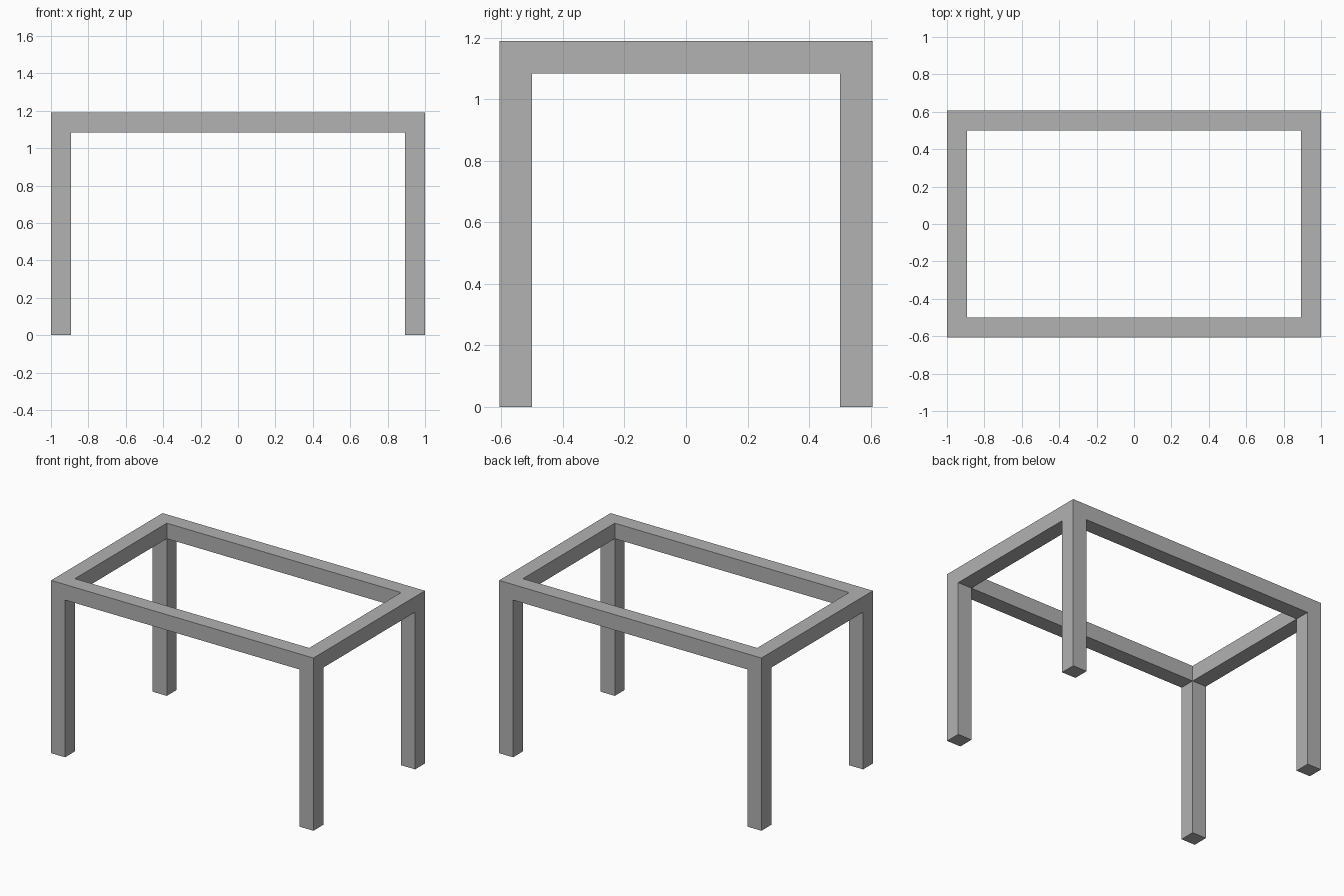
import bpy
import bmesh

cube = bpy.data.objects.get("Cube")
if cube:
    bpy.data.objects.remove(cube, do_unlink=True)

HALF_X, HALF_Y, HEIGHT, BAR = 1.0, 0.607, 1.19, 0.107

grey = bpy.data.materials.new("mid grey")
grey.use_nodes = True
grey.diffuse_color = (0.445, 0.445, 0.445, 1)
grey.node_tree.nodes["Principled BSDF"].inputs["Base Color"].default_value = grey.diffuse_color


def extrude_down(bm, faces, depth):
    """Extrude faces downward and return the new lower faces."""
    result = bmesh.ops.extrude_face_region(bm, geom=faces)["geom"]
    for v in result:
        if isinstance(v, bmesh.types.BMVert):
            v.co.z -= depth
    return [f for f in result if isinstance(f, bmesh.types.BMFace)]


# Top plan: a three by three grid with its middle left open
bm = bmesh.new()
xs = (-HALF_X, BAR - HALF_X, HALF_X - BAR, HALF_X)
ys = (-HALF_Y, BAR - HALF_Y, HALF_Y - BAR, HALF_Y)
verts = [[bm.verts.new((x, y, HEIGHT)) for y in ys] for x in xs]
plan = []
for i in range(3):
    for j in range(3):
        if (i, j) != (1, 1):
            plan.append(bm.faces.new((verts[i][j], verts[i][j + 1],
                                      verts[i + 1][j + 1], verts[i + 1][j])))

# Rails: give the plan thickness, keeping the top surface
top = bmesh.ops.duplicate(bm, geom=plan)["geom"]
underside = extrude_down(bm, plan, BAR)

# Legs: carry the four corner squares down to the floor
corners = []
for f in underside:
    c = f.calc_center_median()
    if abs(c.x) > HALF_X - BAR and abs(c.y) > HALF_Y - BAR:
        corners.append(f)
extrude_down(bm, corners, HEIGHT - BAR)

# Weld the shell and merge flush faces
bmesh.ops.remove_doubles(bm, verts=bm.verts, dist=0.0001)
bmesh.ops.recalc_face_normals(bm, faces=bm.faces)

mesh = bpy.data.meshes.new("table_frame")
bm.to_mesh(mesh)
bm.free()
mesh.materials.append(grey)
frame = bpy.data.objects.new("table_frame", mesh)
bpy.context.collection.objects.link(frame)
